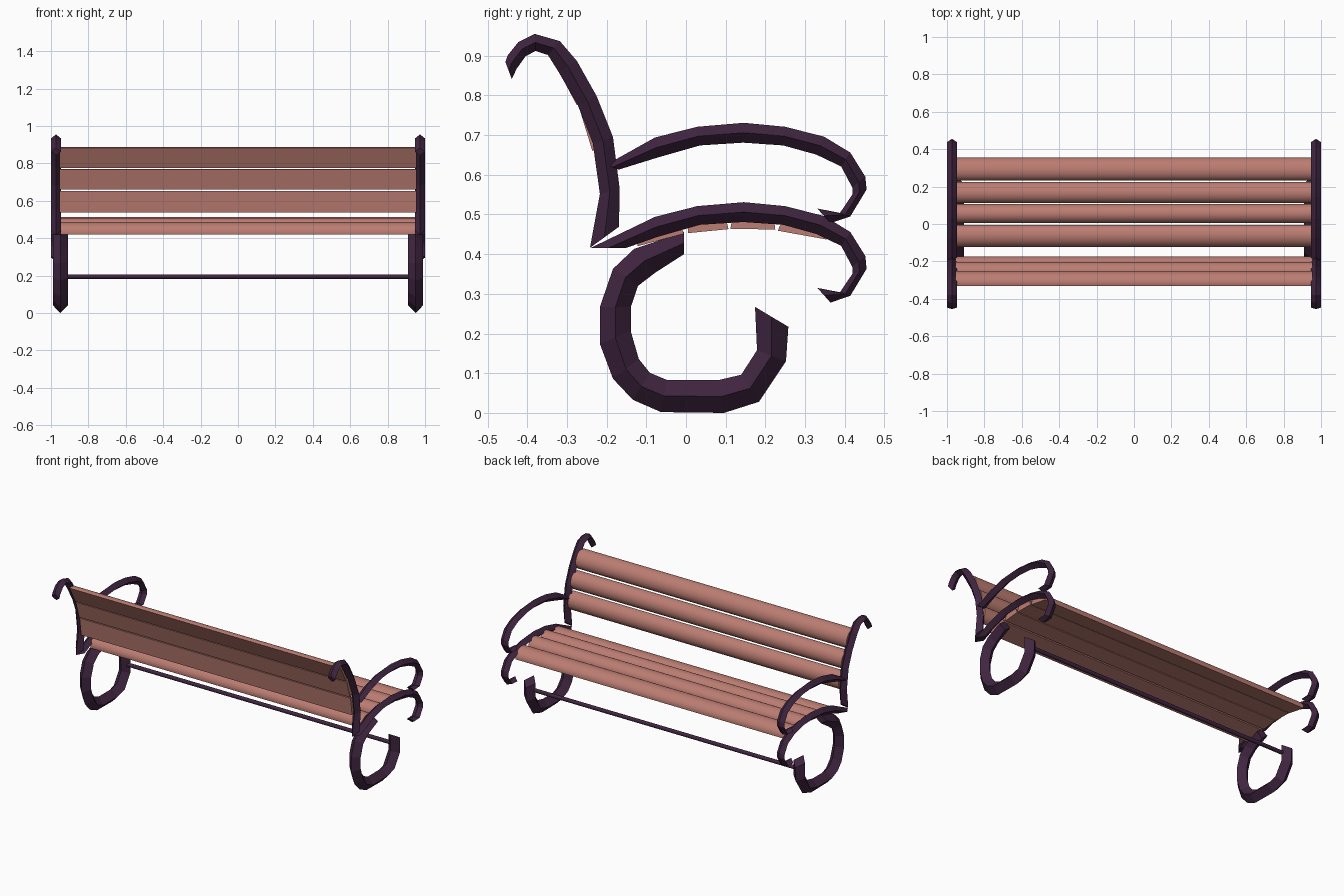
import bpy, bmesh, math
from mathutils import Vector

if "Cube" in bpy.data.objects:
    bpy.data.objects.remove(bpy.data.objects["Cube"])


def material(name, rgb):
    m = bpy.data.materials.new(name)
    m.diffuse_color = (*rgb, 1)
    m.use_nodes = True
    m.node_tree.nodes["Principled BSDF"].inputs["Base Color"].default_value = m.diffuse_color
    return m


iron = material("dark plum iron", (0.052, 0.019, 0.052))
wood = material("salmon wood", (0.50, 0.205, 0.17))


def loft(name, rings, mat):
    """Skin a list of equal closed rings and cap both ends."""
    bm = bmesh.new()
    vs = [[bm.verts.new(p) for p in ring] for ring in rings]
    n = len(rings[0])
    for a, b in zip(vs, vs[1:]):
        for i in range(n):
            j = (i + 1) % n
            bm.faces.new((a[i], a[j], b[j], b[i]))
    bm.faces.new(vs[0])
    bm.faces.new(vs[-1])
    bmesh.ops.recalc_face_normals(bm, faces=bm.faces)
    me = bpy.data.meshes.new(name)
    bm.to_mesh(me)
    bm.free()
    me.materials.append(mat)
    ob = bpy.data.objects.new(name, me)
    bpy.context.collection.objects.link(ob)
    return ob


def smooth(ob):
    bpy.ops.object.select_all(action='DESELECT')
    ob.select_set(True)
    bpy.context.view_layer.objects.active = ob
    bpy.ops.object.shade_smooth_by_angle(angle=math.radians(40))


def diamond_bar(name, pairs, x, r, dz=0.0):
    """Bent bar of diamond section; pairs hold outer y, z and inner y, z."""
    for side, sx in (("right", 1), ("left", -1)):
        rings = []
        for oy, oz, iy, iz in pairs:
            my, mz = (oy + iy) / 2, (oz + iz) / 2 + dz
            cx = sx * x
            rings.append([(cx, oy, oz + dz), (cx + r, my, mz),
                          (cx, iy, iz + dz), (cx - r, my, mz)])
        loft(side + "_" + name, rings, iron)


# curled legs
leg = [(-.005, .456, -.005, .400), (-.131, .413, -.078, .353),
       (-.184, .363, -.121, .320), (-.217, .267, -.139, .267),
       (-.217, .174, -.139, .205), (-.184, .086, -.119, .136),
       (-.134, .033, -.091, .101), (-.063, .002, -.048, .083),
       (.096, .000, .083, .083), (.184, .028, .139, .096),
       (.252, .130, .179, .158), (.258, .217, .174, .267)]
diamond_bar("leg", leg, 0.95, 0.04)

# seat rails, and armrests of the same shape above them
rail = [(-.240, .416, -.150, .416), (-.078, .494, -.073, .443),
        (.028, .521, .035, .474), (.146, .531, .144, .481),
        (.250, .521, .245, .474), (.348, .496, .328, .451),
        (.414, .456, .391, .421), (.452, .395, .419, .368),
        (.455, .363, .419, .350), (.414, .295, .388, .304),
        (.364, .278, .331, .315)]
diamond_bar("seat_rail", rail, 0.973, 0.027)
diamond_bar("armrest", [(-.200, .426, -.170, .413)] + rail[1:], 0.973, 0.027, 0.2)

# back posts with a hooked top
post = [(-.169, .469, -.242, .416), (-.167, .564, -.217, .552),
        (-.184, .695, -.235, .680), (-.225, .798, -.273, .776),
        (-.275, .887, -.321, .859), (-.318, .937, -.348, .902),
        (-.381, .955, -.379, .912), (-.422, .935, -.404, .899),
        (-.450, .900, -.427, .867), (-.455, .884, -.439, .841)]
diamond_bar("back_post", post, 0.973, 0.027)

# round tie bar between the leg tips
loft("tie_bar", [[(x, .212 + .012 * math.cos(a * math.tau / 12),
                   .195 + .012 * math.sin(a * math.tau / 12)) for a in range(12)]
                 for x in (-0.95, 0.95)], iron)
smooth(bpy.data.objects["tie_bar"])


def slat(name, y0, z0, y1, z1, h=0.05, steps=14):
    """Plank with a flat underside from point 0 to point 1 and a domed face."""
    a, b = Vector((y0, z0)), Vector((y1, z1))
    mid, half = (a + b) / 2, (b - a) / 2
    up = Vector((-half.y, half.x)).normalized() * h
    prof = [mid + half * math.cos(math.pi * i / steps) + up * math.sin(math.pi * i / steps)
            for i in range(steps + 1)]
    ob = loft(name, [[(x, p.x, p.y) for p in prof] for x in (-0.955, 0.955)], wood)
    smooth(ob)


# seat slats follow the rail
for i, s in enumerate([(-.122, .420, -.005, .452), (.005, .453, .107, .463),
                       (.112, .464, .225, .462), (.232, .459, .354, .437)]):
    slat(f"seat_slat_{i + 1}", *s)

# backrest slats follow the post, domed towards the sitter
for i, s in enumerate([(-.332, .882, -.275, .775), (-.269, .768, -.236, .660),
                       (-.231, .652, -.215, .538)]):
    slat(f"back_slat_{i + 1}", *s)
